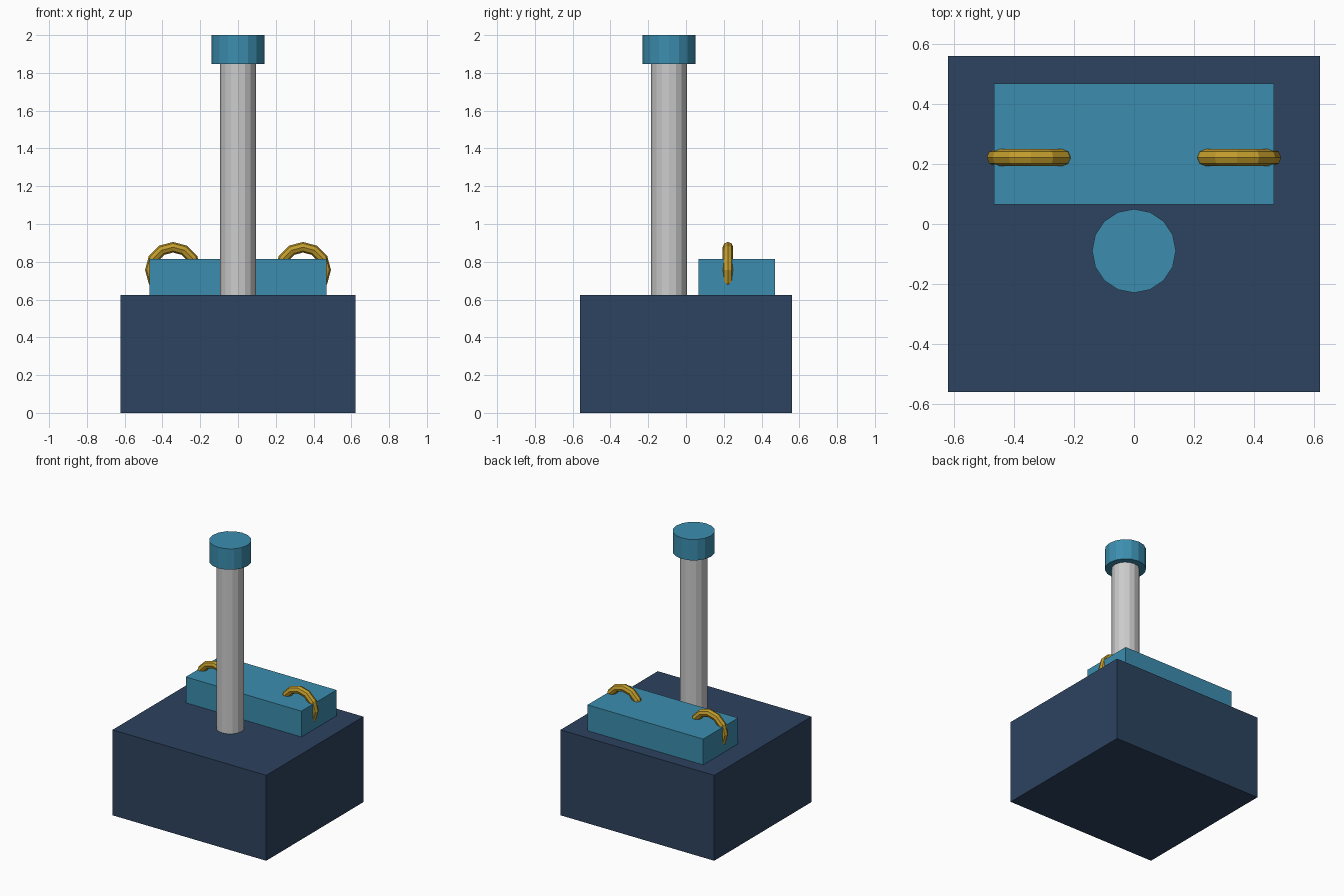
import bpy
from math import pi

if "Cube" in bpy.data.objects:
    bpy.data.objects.remove(bpy.data.objects["Cube"])


def paint(obj, name, colour):
    mat = bpy.data.materials.get(name) or bpy.data.materials.new(name)
    mat.diffuse_color = (*colour, 1)
    mat.use_nodes = True
    mat.node_tree.nodes["Principled BSDF"].inputs["Base Color"].default_value = mat.diffuse_color
    obj.data.materials.append(mat)


NAVY = ("navy", (0.026, 0.056, 0.115))
BLUE = ("blue", (0.045, 0.27, 0.43))
GOLD = ("gold", (0.53, 0.33, 0.025))


def box(name, x, y, z, colour):
    """Box from (min, max) ranges."""
    bpy.ops.mesh.primitive_cube_add(size=1, location=[sum(r) / 2 for r in (x, y, z)])
    obj = bpy.context.object
    obj.name = name
    obj.scale = [r[1] - r[0] for r in (x, y, z)]
    bpy.ops.object.transform_apply(location=False, rotation=False, scale=True)
    paint(obj, *colour)


def post(name, radius, z0, z1):
    bpy.ops.mesh.primitive_cylinder_add(vertices=16, radius=radius, depth=z1 - z0,
                                        location=(0, -0.09, (z0 + z1) / 2))
    obj = bpy.context.object
    obj.name = name
    return obj


# Base and raised block
box("base", (-0.622, 0.622), (-0.562, 0.562), (0, 0.625), NAVY)
box("raised_block", (-0.468, 0.468), (0.065, 0.47), (0.625, 0.814), BLUE)

# Grey pole with a blue cap
post("pole", 0.094, 0.625, 1.85)
paint(post("pole_cap", 0.14, 1.847, 2.0), *BLUE)

# Gold rings sunk into the block's upper edges
for side, sx in (("left", -1), ("right", 1)):
    bpy.ops.mesh.primitive_torus_add(major_segments=12, minor_segments=8,
                                     major_radius=0.12, minor_radius=0.028,
                                     location=(sx * 0.344, 0.222, 0.757),
                                     rotation=(pi / 2, 0, 0))
    ring = bpy.context.object
    ring.name = side + "_ring"
    paint(ring, *GOLD)
